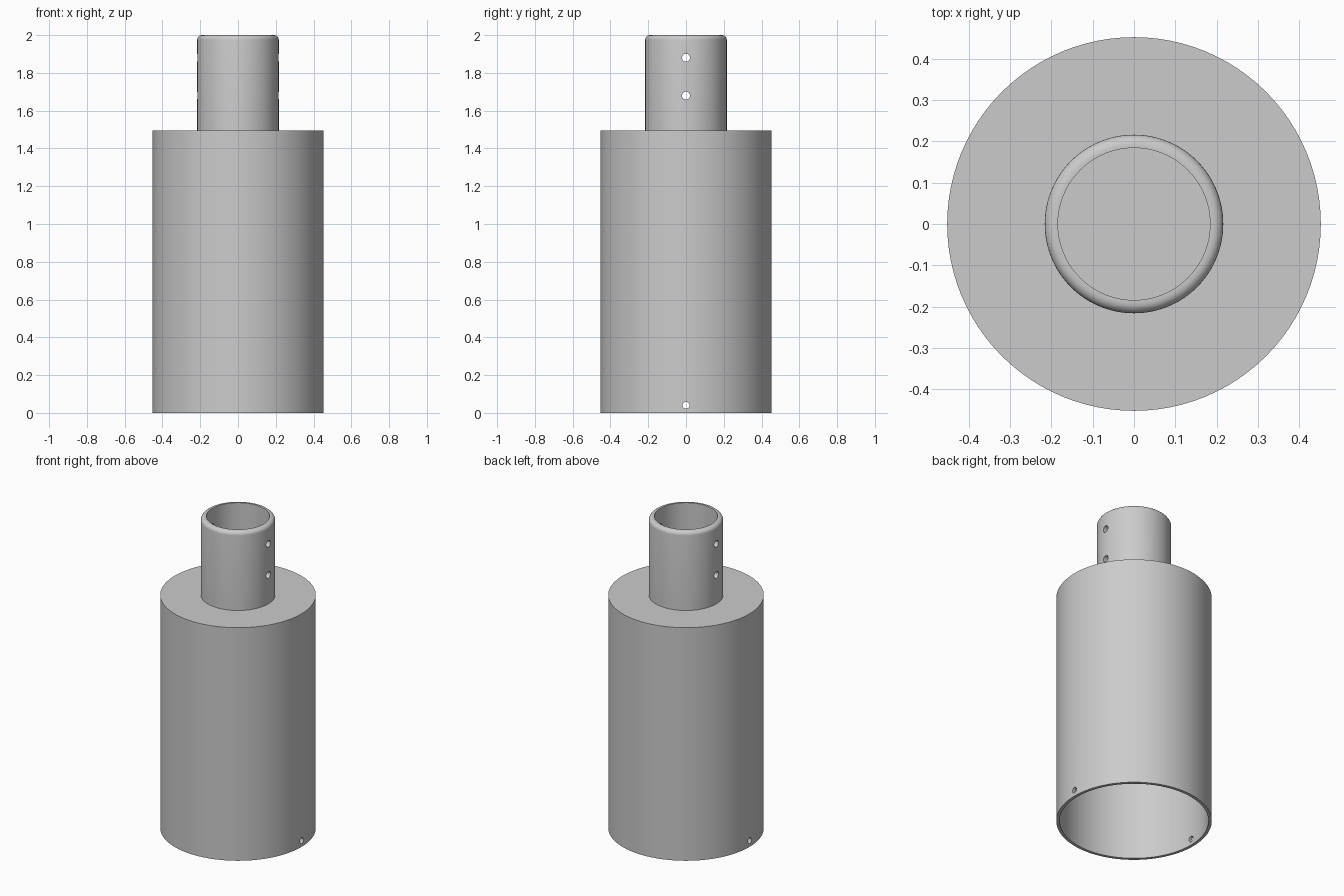
import bpy, bmesh, math

if "Cube" in bpy.data.objects:
    bpy.data.objects.remove(bpy.data.objects["Cube"])

SEGMENTS = 96
BODY_R, BODY_IN, SHOULDER, PLATE = 0.452, 0.433, 1.495, 0.02
NECK_R, NECK_IN, TOP, FILLET = 0.216, 0.184, 2.0, 0.025


def lathe(name, profile):
    """Revolve (radius, z) points around z; radius 0 makes a closed pole."""
    bm = bmesh.new()
    rings = []
    for r, z in profile:
        if r == 0:
            rings.append([bm.verts.new((0, 0, z))] * SEGMENTS)
        else:
            rings.append([bm.verts.new((r * math.cos(2 * math.pi * i / SEGMENTS),
                                        r * math.sin(2 * math.pi * i / SEGMENTS), z))
                          for i in range(SEGMENTS)])
    for a, b in zip(rings, rings[1:]):
        for i in range(SEGMENTS):
            j = (i + 1) % SEGMENTS
            bm.faces.new(list(dict.fromkeys((a[i], a[j], b[j], b[i]))))
    bmesh.ops.recalc_face_normals(bm, faces=bm.faces)
    mesh = bpy.data.meshes.new(name)
    bm.to_mesh(mesh)
    bm.free()
    ob = bpy.data.objects.new(name, mesh)
    bpy.context.collection.objects.link(ob)
    return ob


# Stepped hollow sleeve: open cavity below, blind socket in the neck
fillet = [(NECK_R - FILLET + FILLET * math.cos(math.radians(a)),
           TOP - FILLET + FILLET * math.sin(math.radians(a)))
          for a in range(0, 91, 15)]
sleeve = lathe("stepped_sleeve", [
    (0, SHOULDER - PLATE), (BODY_IN, SHOULDER - PLATE), (BODY_IN, 0),
    (BODY_R, 0), (BODY_R, SHOULDER), (NECK_R, SHOULDER), *fillet,
    (NECK_IN, TOP), (NECK_IN, SHOULDER), (0, SHOULDER)])

# Pin holes drilled straight through along x
bpy.context.view_layer.objects.active = sleeve
for z, r in ((1.88, 0.021), (1.68, 0.021), (0.04, 0.018)):
    bpy.ops.mesh.primitive_cylinder_add(vertices=24, radius=r, depth=1.2,
                                        location=(0, 0, z),
                                        rotation=(0, math.pi / 2, 0))
    drill = bpy.context.object
    drill.name = "pin_hole_cutter"
    drill.hide_render = True
    bpy.context.view_layer.objects.active = sleeve
    mod = sleeve.modifiers.new("pin_hole", 'BOOLEAN')
    mod.operation, mod.solver, mod.object = 'DIFFERENCE', 'EXACT', drill
    bpy.ops.object.modifier_apply(modifier=mod.name)
    bpy.data.objects.remove(drill)

# Smooth walls, crisp edges
bpy.ops.object.select_all(action='DESELECT')
sleeve.select_set(True)
bpy.ops.object.shade_smooth_by_angle(angle=math.radians(30))
